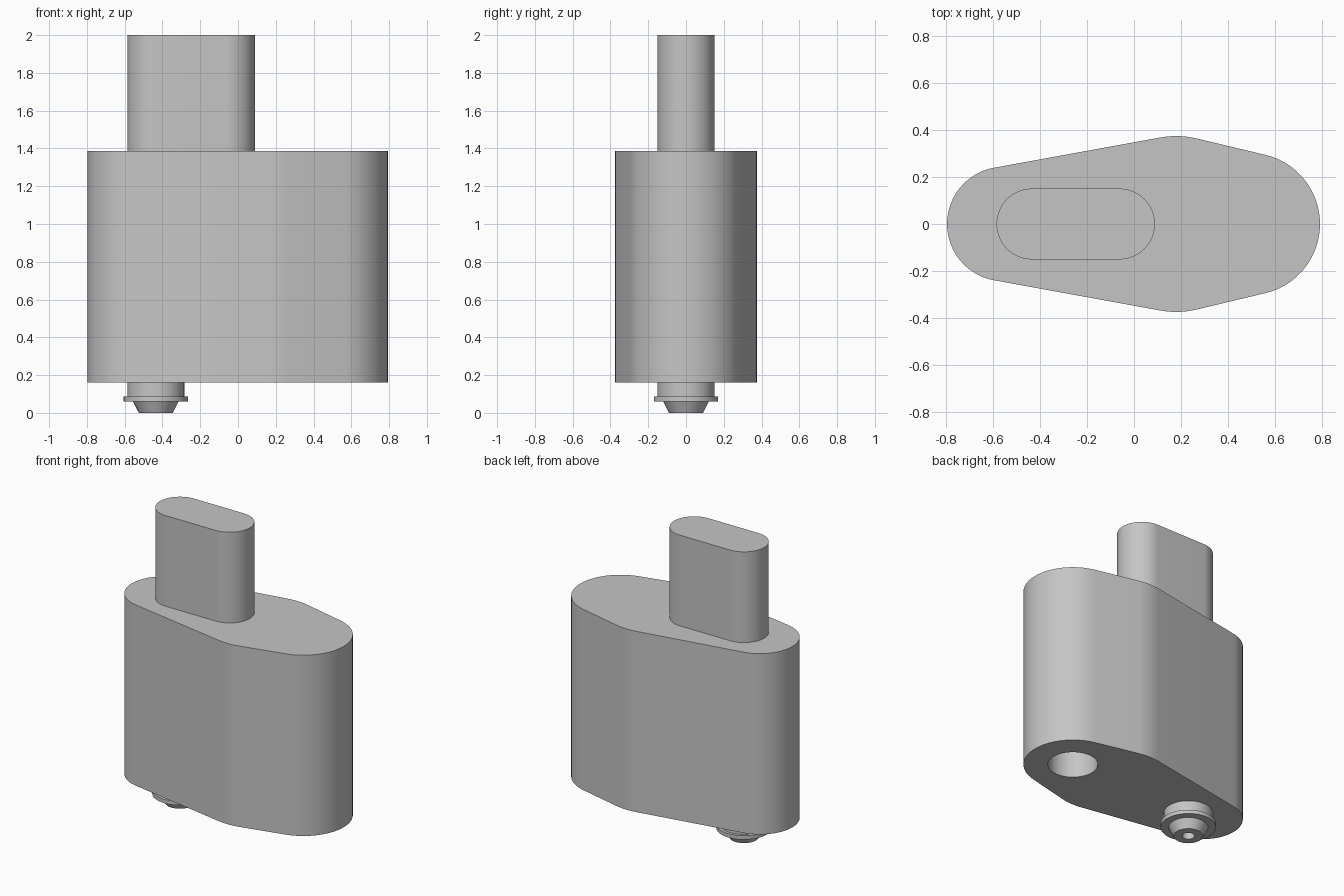
import bpy
import bmesh
from math import asin, cos, sin, pi, radians

cube = bpy.data.objects.get("Cube")
if cube:
    bpy.data.objects.remove(cube, do_unlink=True)

GREY = (0.56, 0.56, 0.56, 1)
mat = bpy.data.materials.new("plain grey")
mat.use_nodes = True
mat.diffuse_color = GREY
mat.node_tree.nodes["Principled BSDF"].inputs["Base Color"].default_value = GREY


def select(obj):
    bpy.ops.object.select_all(action='DESELECT')
    obj.select_set(True)
    bpy.context.view_layer.objects.active = obj


def finish(name, bm):
    bmesh.ops.recalc_face_normals(bm, faces=bm.faces)
    mesh = bpy.data.meshes.new(name)
    bm.to_mesh(mesh)
    bm.free()
    mesh.materials.append(mat)
    obj = bpy.data.objects.new(name, mesh)
    bpy.context.collection.objects.link(obj)
    return obj


def smooth(obj):
    select(obj)
    bpy.ops.object.shade_smooth_by_angle(angle=radians(30))


def wrapped_outline(circles, step=radians(4)):
    """Taut outline around circles (x, radius) on the x axis, left to right."""
    turns = [pi]
    for (x0, r0), (x1, r1) in zip(circles, circles[1:]):
        turns.append(pi / 2 + asin((r1 - r0) / (x1 - x0)))
    turns.append(0)
    upper = []
    for (x, r), a, b in zip(circles, turns, turns[1:]):
        n = max(2, round((a - b) / step))
        for i in range(n + 1):
            t = a + (b - a) * i / n
            upper.append((x + r * cos(t), r * sin(t)))
    return upper + [(x, -y) for x, y in reversed(upper[1:-1])]


def prism(name, outline, z0, z1):
    bm = bmesh.new()
    base = bm.faces.new([bm.verts.new((x, y, z0)) for x, y in outline])
    ext = bmesh.ops.extrude_face_region(bm, geom=[base], use_keep_orig=True)
    top = [v for v in ext["geom"] if isinstance(v, bmesh.types.BMVert)]
    bmesh.ops.translate(bm, verts=top, vec=(0, 0, z1 - z0))
    return finish(name, bm)


def lathe(name, profile, cx, sides=64):
    bm = bmesh.new()
    verts = [bm.verts.new((cx + r, 0, z)) for r, z in profile]
    edges = [bm.edges.new(pair) for pair in zip(verts, verts[1:])]
    bmesh.ops.spin(bm, geom=verts + edges, cent=(cx, 0, 0), axis=(0, 0, 1),
                   angle=2 * pi, steps=sides, use_duplicate=False)
    bmesh.ops.remove_doubles(bm, verts=bm.verts, dist=0.0005)
    return finish(name, bm)


PEG_X, HOLE_X = -0.435, 0.49
BOTTOM, SHOULDER = 0.162, 1.386

# Main body with a round socket in its underside
body = prism("body", wrapped_outline([(-0.553, 0.244), (0.18, 0.375), (HOLE_X, 0.303)]),
             BOTTOM, SHOULDER)
cutter = prism("socket_cutter", wrapped_outline([(HOLE_X, 0.153)]), BOTTOM - 0.1, BOTTOM + 0.6)
cutter.hide_render = True
cut = body.modifiers.new("socket", 'BOOLEAN')
cut.operation = 'DIFFERENCE'
cut.solver = 'EXACT'
cut.object = cutter
select(body)
bpy.ops.object.modifier_apply(modifier=cut.name)
bpy.data.objects.remove(cutter, do_unlink=True)
smooth(body)

# Upright post with rounded ends
post = prism("top_post", wrapped_outline([(PEG_X, 0.151), (-0.062, 0.151)]), SHOULDER, 2.0)
smooth(post)

# Flanged peg with a tapered, drilled tip
peg = lathe("bottom_peg", [
    (0, 0.1), (0.038, 0.1), (0.038, 0), (0.09, 0), (0.121, 0.061),
    (0.17, 0.061), (0.17, 0.087), (0.151, 0.087), (0.151, BOTTOM), (0, BOTTOM)], PEG_X)
smooth(peg)
